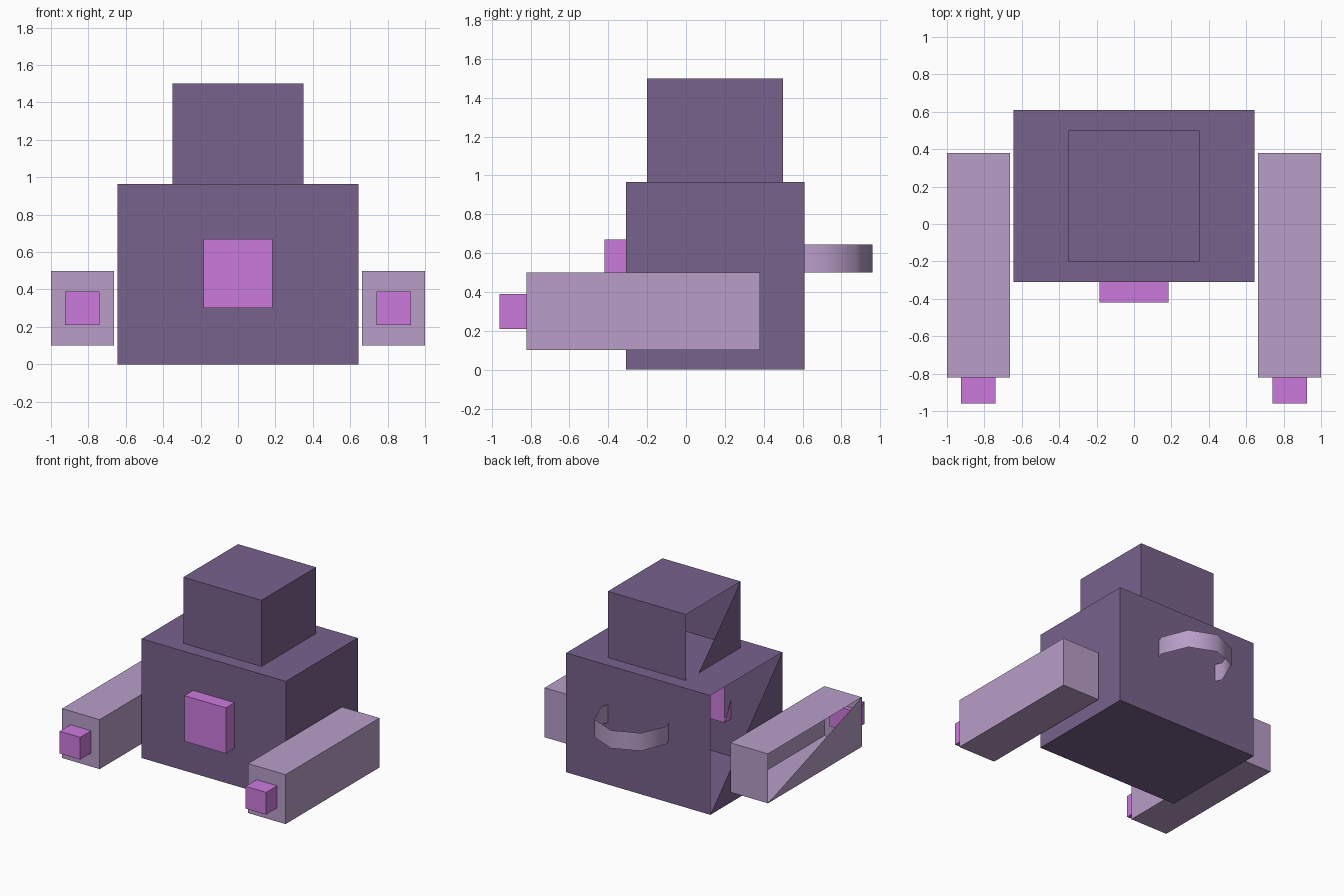
import bpy, bmesh, math
from mathutils import Vector

if "Cube" in bpy.data.objects:
    bpy.data.objects.remove(bpy.data.objects["Cube"])


def material(name, rgb):
    m = bpy.data.materials.new(name)
    m.diffuse_color = (*rgb, 1.0)
    m.use_nodes = True
    m.node_tree.nodes["Principled BSDF"].inputs["Base Color"].default_value = m.diffuse_color
    return m


DARK = material("dark_purple", (0.188, 0.122, 0.262))
LIGHT = material("light_purple", (0.479, 0.342, 0.578))
PINK = material("pink", (0.610, 0.195, 0.716))


def finish(name, bm, mat):
    bm.normal_update()
    mesh = bpy.data.meshes.new(name)
    bm.to_mesh(mesh)
    bm.free()
    mesh.materials.append(mat)
    obj = bpy.data.objects.new(name, mesh)
    bpy.context.collection.objects.link(obj)
    return obj


def block(name, lo, hi, mat):
    """Box whose -x side keeps only its lower front triangle."""
    lo, hi = Vector(lo), Vector(hi)
    mid, size = (lo + hi) / 2, hi - lo
    bm = bmesh.new()
    bmesh.ops.create_cube(bm, size=1)
    bm.normal_update()
    side = next(f for f in bm.faces if f.normal.x < -0.9)
    corner = {(v.co.y > 0, v.co.z > 0): v for v in side.verts}
    bmesh.ops.delete(bm, geom=[side], context='FACES_ONLY')
    bm.faces.new((corner[False, False], corner[False, True], corner[True, False]))
    for v in bm.verts:
        v.co = mid + v.co * size
    return finish(name, bm, mat)


# Torso, head and chest panel
block("torso", (-0.645, -0.31, 0), (0.645, 0.61, 0.965), DARK)
block("head", (-0.35, -0.20, 0.80), (0.35, 0.50, 1.50), DARK)
block("chest_panel", (-0.185, -0.42, 0.30), (0.185, -0.23, 0.67), PINK)

# Arms with a square tip each
for label, cx in (("left", -0.832), ("right", 0.832)):
    block(label + "_arm", (cx - 0.168, -0.82, 0.10), (cx + 0.168, 0.38, 0.50), LIGHT)
    block(label + "_arm_tip", (cx - 0.092, -0.96, 0.21), (cx + 0.092, -0.78, 0.39), PINK)

# Back handle: thin octagonal ribbon with its ends inside the torso
bm = bmesh.new()
rails = []
for i in range(7):
    a = math.radians(-45 + 45 * i)
    x, y = 0.295 * math.cos(a), 0.665 + 0.295 * math.sin(a)
    rails.append((bm.verts.new((x, y, 0.50)), bm.verts.new((x, y, 0.645))))
for (a0, a1), (b0, b1) in zip(rails, rails[1:]):
    bm.faces.new((a0, b0, b1, a1)).smooth = True
finish("back_handle", bm, LIGHT)
